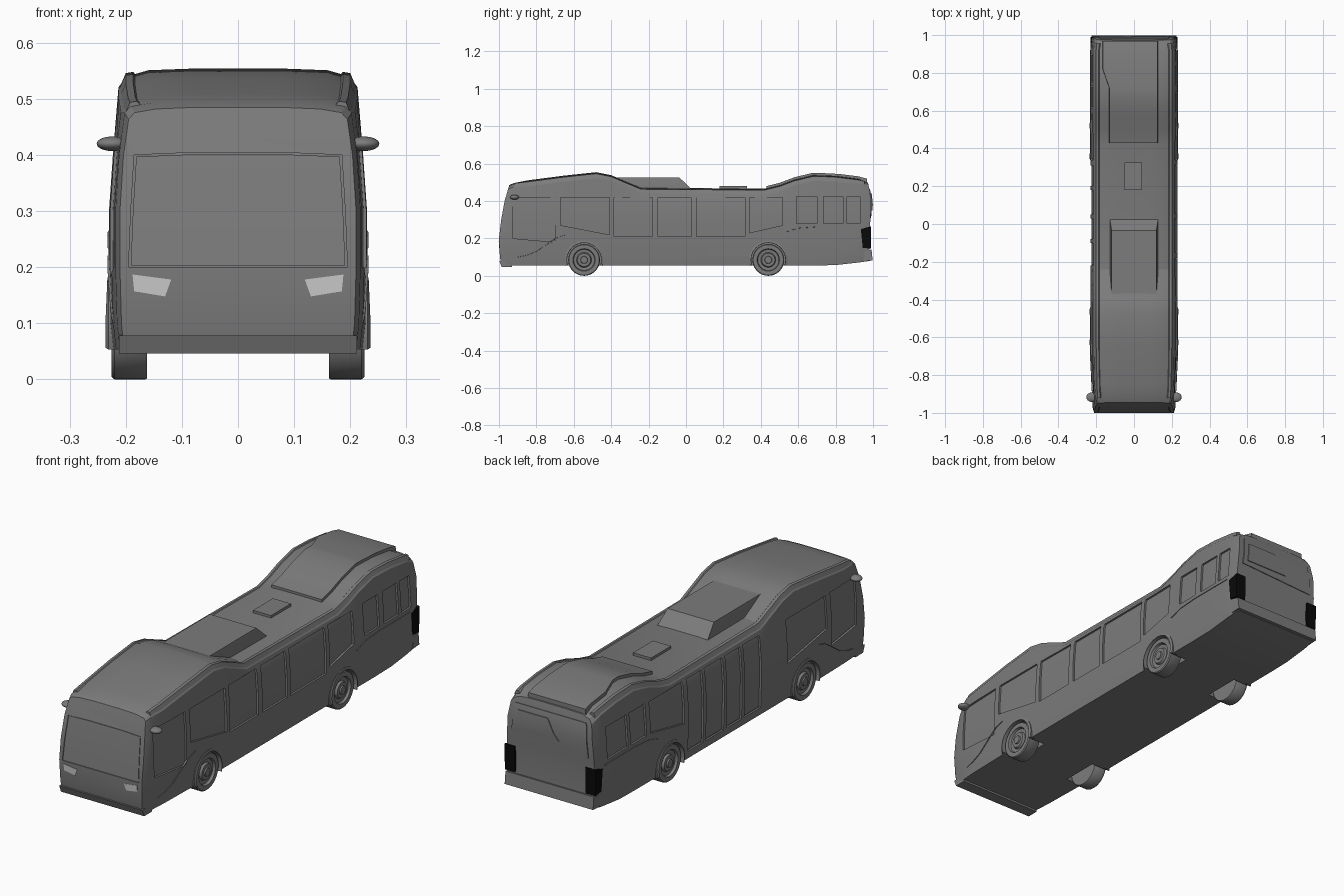
import bpy, bmesh
from math import sin, cos, pi, radians

if "Cube" in bpy.data.objects:
    bpy.data.objects.remove(bpy.data.objects["Cube"])

ROOF = [(-1, .482), (-.97, .493), (-.85, .507), (-.65, .533), (-.48, .551), (-.4, .535), (-.31, .497),
        (-.24, .468), (.42, .463), (.5, .483), (.58, .513), (.68, .537), (.8, .533), (.92, .518), (.955, .51), (1, .495)]
WIDTH = [(-1, .915), (-.97, .95), (-.85, .98), (-.7, 1), (.92, 1), (.955, .99), (1, .965)]
FRONT = [(.05, -.985), (.1, -.995), (.2, -1), (.3, -.988), (.4, -.97), (.485, -.945)]
REAR = [(.05, .985), (.13, .985), (.2, .978), (.3, .986), (.38, .992), (.44, .986), (.5, .972)]
DARK = (.2, .2, .2, 1)


def lerp(table, v):
    if v <= table[0][0]:
        return table[0][1]
    for (a, fa), (b, fb) in zip(table, table[1:]):
        if v <= b:
            return fa + (fb - fa) * (v - a) / (b - a)
    return table[-1][1]


def section(y):
    """Half cross-section (x, z) of the body, bottom to top."""
    w, t = lerp(WIDTH, y), lerp(ROOF, y)
    zb = lerp([(.78, .055), (1, .08)], y)
    s = lerp([(-.97, .6), (-.85, 1)], y)  # squarer shoulder at the front
    pts = [(.222, zb), (.227, .1), (.23, .2), (.23, .3), (.223, .4),
           (.213, t - .03 * s), (.206 - .008 * s, t - .011 * s), (.16, t), (.08, t + .003)]
    return [(x * w, z) for x, z in pts]


def side_x(y, z):
    return lerp([(pz, px) for px, pz in section(y)], z)


def paint(ob, color):
    key = "paint_%.2f" % color[0]
    mat = bpy.data.materials.get(key) or bpy.data.materials.new(key)
    mat.diffuse_color = color
    mat.use_nodes = True
    mat.node_tree.nodes["Principled BSDF"].inputs["Base Color"].default_value = mat.diffuse_color
    ob.data.materials.append(mat)


def smooth(ob, angle):
    bpy.ops.object.select_all(action='DESELECT')
    ob.select_set(True)
    bpy.context.view_layer.objects.active = ob
    bpy.ops.object.shade_smooth_by_angle(angle=radians(angle))


def make(name, shapes, color=DARK, angle=25):
    """One object from lofts; each loft is a list of equal-length closed rings."""
    bm = bmesh.new()
    for rings in shapes:
        vs = [[bm.verts.new(p) for p in r] for r in rings]
        n = len(vs[0])
        for a, b in zip(vs, vs[1:]):
            for i in range(n):
                j = (i + 1) % n
                bm.faces.new((a[i], a[j], b[j], b[i]))
        for r in (vs[0], vs[-1]):
            for i in range(n // 2 - 1):
                bm.faces.new((r[i], r[i + 1], r[n - 2 - i], r[n - 1 - i]))
    bmesh.ops.recalc_face_normals(bm, faces=bm.faces)
    me = bpy.data.meshes.new(name)
    bm.to_mesh(me)
    bm.free()
    ob = bpy.data.objects.new(name, me)
    bpy.context.collection.objects.link(ob)
    paint(ob, color)
    smooth(ob, angle)
    return ob


def flip(shape):
    return [[(-x, y, z) for x, y, z in r] for r in shape]


def both(shapes):
    return shapes + [flip(s) for s in shapes]


def on_side(poly, d0, d1):
    return [[(side_x(y, z) + d, y, z) for y, z in poly] for d in (d0, d1)]


def on_front(poly, d0, d1):
    return [[(x, lerp(FRONT, z) - d, z) for x, z in poly] for d in (d0, d1)]


def on_rear(poly, d0, d1):
    return [[(x, lerp(REAR, z) + d, z) for x, z in poly] for d in (d0, d1)]


def circle(x, y, r, n=40):
    return [(x, y + r * cos(2 * pi * i / n), .085 + r * sin(2 * pi * i / n)) for i in range(n)]


def window(y0, y1, b0, b1, t, g=0):
    """Side window outline shrunk by g."""
    m = .3
    return [(y0 + g, b0 + g), (y0 + g, m), (y0 + g, .4), (y0 + g, t - g),
            (y1 - g, t - g), (y1 - g, .4), (y1 - g, m), (y1 - g, b1 + g)]


# Body shell
rings = []
ends = [(-1, FRONT, 0), (-.97, FRONT, .025)]
mids = [(y, None, y) for y, _ in ROOF[2:-2]]
for y, table, off in ends + mids + [(.955, REAR, -.035), (1, REAR, 0)]:
    half = [(x, (lerp(table, z) if table else 0) + off, z) for x, z in section(y)]
    rings.append(half + [(-x, py, z) for x, py, z in reversed(half)])
body = make("body", [rings], angle=20)

# Windows and doors, recessed into the shell
narrow = [(.59, .70, .28, .28, .425), (.735, .84, .28, .28, .425), (.86, .93, .28, .28, .425)]
right = [(-.925, -.70, .2, .18, .42), (-.67, -.41, .27, .22, .42), (-.385, -.18, .21, .21, .42),
         (-.15, .03, .21, .21, .42), (.055, .315, .21, .21, .42), (.34, .515, .23, .27, .42)] + narrow
left = [(-.925, -.735, .2, .18, .42), (-.70, -.41, .27, .22, .42), (.34, .585, .23, .28, .42),
        (.615, .73, .28, .28, .425), (.75, .90, .28, .28, .425)]
doors = [(-.22, -.10, .09, .09, .42), (-.08, .03, .09, .09, .42), (.05, .18, .09, .09, .42), (.20, .31, .09, .09, .42)]


def side_panels(d0, d1, g, r, l):
    return ([on_side(window(*w, g), d0, d1) for w in r] +
            [flip(on_side(window(*w, g), d0, d1)) for w in l])


shield = [(.195, .2), (.191, .3), (.185, .4), (.09, .404), (-.09, .404), (-.185, .4), (-.191, .3), (-.195, .2)]
AXLES = (-.545, .44)
wells = both([[circle(.14, y, .093), circle(.3, y, .093)] for y in AXLES])
cutter = make("cutter", side_panels(-.009, .03, 0, right, left + doors) + [on_front(shield, -.004, .03)] + wells)
cutter.hide_render = True
mod = body.modifiers.new("openings", 'BOOLEAN')
mod.operation, mod.solver, mod.object = 'DIFFERENCE', 'EXACT', cutter
bpy.context.view_layer.objects.active = body
bpy.ops.object.modifier_apply(modifier=mod.name)
bpy.data.objects.remove(cutter)
smooth(body, 20)

make("side_windows", side_panels(-.012, -.006, .004, right, left))
make("door_leaves", side_panels(-.012, -.006, .004, [], doors))
make("windshield", [on_front([(x * .98, .3 + (z - .3) * .97) for x, z in shield], -.006, -.001)])

# Rear window panel and window
make("rear_panel", [on_rear([(.195, .33), (.19, .38), (.185, .44), (.18, .465),
                             (-.18, .465), (-.185, .44), (-.19, .38), (-.195, .31)], -.01, .003)])
make("rear_window", [on_rear([(.17, .35), (.168, .38), (.162, .44), (.01, .44), (-.025, .38), (-.05, .35)], -.005, .007)])

# Roof rails following the wavy roof edge
rail = []
for y in [-.92] + [p[0] for p in ROOF[2:-2]] + [.955]:
    w, t = lerp(WIDTH, y), lerp(ROOF, y)
    rail.append([(x * w, y, t + dz) for x, dz in ((.209, -.026), (.2, -.005), (.187, -.003), (.177, -.014))])
make("roof_rails", both([rail]))

# Raised rear roof cover with a jog on the left side
cover = []
for y in (.43, .5, .58, .68, .72, .82, .92, .968):
    xl, t = -lerp([(.72, .13), (.82, .165)], y), lerp(ROOF, y)
    cover.append([(.128, y, t - .02), (.125, y, t + .014), (xl, y, t + .014), (xl - .003, y, t - .02)])
make("rear_roof_cover", [cover])

# Roof pod and hatch
pod = [[(.128, y0, .45), (.128, y0, z), (.118, y1, .525), (-.118, y1, .525), (-.128, y0, z), (-.128, y0, .45)]
       for y0, y1, z in ((-.41, -.41, .475), (.025, -.035, .468))]
make("roof_pod", [pod])
make("roof_hatch", [[[(.042, y, .455), (.042, y, .479), (-.05, y, .479), (-.05, y, .455)] for y in (.18, .325)]])

# Bumpers
front_bumper = [(-.93, .046), (-.985, .046), (-.998, .078), (-.93, .082)]
make("front_bumper", [[[(x, y, z) for y, z in front_bumper] for x in (-.212, .212)]])
rear_bumper = [(.95, .08), (.998, .083), (.992, .14), (.95, .135)]
make("rear_bumper", [[[(x, y, z) for y, z in rear_bumper] for x in (-.225, .225)]])

# Lights
lamp = [(.188, .187), (.185, .157), (.13, .148), (.119, .178)]
make("headlights", both([on_front(lamp, -.006, .002)]), (.8, .8, .8, 1))
tail = [(.935, .25), (.99, .265), (.988, .145), (.945, .15)]
make("tail_lights", both([[[(.18, y, z) for y, z in tail], [(.231, y, z) for y, z in tail]]]), (.003, .003, .003, 1))

# Wheels and arches (arches flare outwards only near the sill)
TIRE = [(.162, .083), (.165, .085), (.22, .085), (.225, .081), (.225, .06), (.214, .056),
        (.212, .04), (.222, .035), (.222, .02), (.228, .018)]
make("wheels", both([[circle(x, y, r) for x, r in TIRE] for y in AXLES]), angle=35)
ARCH = [(.2, .091), (.2, .101), (.231, .103), (.236, .092)]
angles = [radians(-18 + 216 * i / 24) for i in range(25)]
make("wheel_arches", both([[[(min(x, .237 - .004 * max(sin(a), 0)), y + r * cos(a), .085 + r * sin(a)) for x, r in ARCH]
                            for a in angles] for y in AXLES]), angle=35)

# Wavy belt moulding below the windows
belt = [(-.9, .1), (-.85, .11), (-.8, .13), (-.72, .185), (-.68, .21), (-.64, .22)]
rear_belt = [(.535, .235), (.6, .255), (.7, .262), (.8, .262), (.92, .262)]
strips = [[[(side_x(y, z) + d, y, z + h) for d, h in ((-.004, -.002), (.003, -.001), (.003, .001), (-.004, .002))]
           for y, z in line] for line in (belt, rear_belt)]
make("belt_moulding", both(strips))

# Mirrors
for s in (-1, 1):
    bpy.ops.mesh.primitive_uv_sphere_add(segments=20, ring_count=10, location=(s * .224, -.917, .42))
    mirror = bpy.context.object
    mirror.name = "mirror_right" if s > 0 else "mirror_left"
    mirror.scale = (.028, .025, .013)
    paint(mirror, DARK)
    smooth(mirror, 40)
